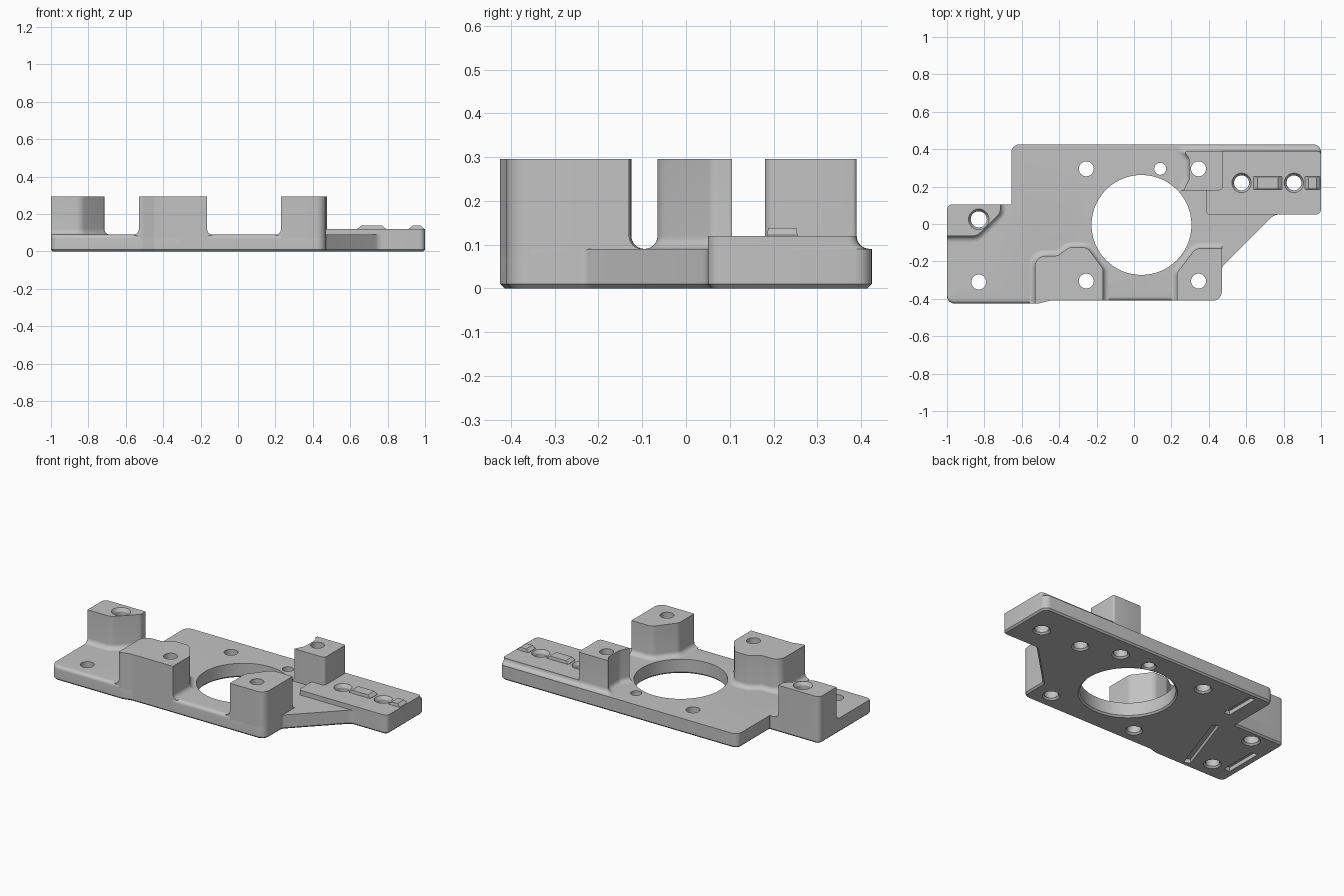
import bpy, bmesh, math
from mathutils import Vector

if "Cube" in bpy.data.objects:
    bpy.data.objects.remove(bpy.data.objects["Cube"])

grey = bpy.data.materials.new("machined_grey")
grey.use_nodes = True
grey.diffuse_color = (0.54, 0.54, 0.54, 1)
grey.node_tree.nodes["Principled BSDF"].inputs["Base Color"].default_value = (0.54, 0.54, 0.54, 1)

STEPS = 6      # segments per rounded corner
TOP = 0.295    # post height
DECK = 0.09    # plate thickness


def outline(corners, free, every):
    """Counter-clockwise corners (x, y, radius, next edge is free), offset then rounded."""
    n = len(corners)
    pts = [Vector(c[:2]) for c in corners]
    off = [every + free * c[3] for c in corners]
    dirs = [(pts[(i + 1) % n] - pts[i]).normalized() for i in range(n)]
    nors = [Vector((d.y, -d.x)) for d in dirs]
    moved, turns = [], []
    for i in range(n):
        cross = dirs[i - 1].cross(dirs[i])
        a, b = pts[i] + nors[i - 1] * off[i - 1], pts[i] + nors[i] * off[i]
        moved.append(a + dirs[i - 1] * ((b - a).cross(dirs[i]) / cross))
        turns.append(cross)
    ring = []
    for i in range(n):
        radius = corners[i][2]
        if radius == 0:
            ring.append(moved[i])
            continue
        grow = (off[i] + off[i - 1]) / 2
        radius = max(0.004, radius + math.copysign(grow, grow * turns[i]))
        half = math.acos(max(-1, min(1, dirs[i - 1].dot(dirs[i])))) / 2
        room = min((moved[i] - moved[i - 1]).length, (moved[(i + 1) % n] - moved[i]).length)
        cut = min(radius * math.tan(half), room * 0.48)
        radius = cut / math.tan(half)
        side = math.copysign(1, turns[i])
        start = moved[i] - dirs[i - 1] * cut
        centre = start - nors[i - 1] * radius * side
        for k in range(STEPS + 1):
            angle = 2 * half * k / STEPS
            ring.append(centre + radius * side * nors[i - 1] * math.cos(angle)
                        + radius * dirs[i - 1] * math.sin(angle))
    return ring


def skin(bm, rings):
    """Close a stack of (height, points) rings into a solid."""
    rows = [[bm.verts.new((p[0], p[1], z)) for p in ring] for z, ring in rings]
    n = len(rows[0])
    for low, high in zip(rows, rows[1:]):
        for i in range(n):
            j = (i + 1) % n
            bm.faces.new((low[i], low[j], high[j], high[i]))
    bm.faces.new(rows[0][::-1])
    bm.faces.new(rows[-1])


def finish(name, bm):
    mesh = bpy.data.meshes.new(name)
    bm.to_mesh(mesh)
    bm.free()
    mesh.materials.append(grey)
    obj = bpy.data.objects.new(name, mesh)
    bpy.context.collection.objects.link(obj)
    return obj


def loft(name, corners, layers):
    bm = bmesh.new()
    skin(bm, [(z, outline(corners, free, every)) for z, free, every in layers])
    return finish(name, bm)


def fillet(radius, top):
    """Concave foot that blends free edges into the deck."""
    layers = [(0.03, 0, 0), (0.08, 0, 0), (DECK - 0.002, radius, 0)]
    for k in range(STEPS + 1):
        a = math.pi / 2 * k / STEPS
        layers.append((DECK + radius * (1 - math.cos(a)), radius * (1 - math.sin(a)), 0))
    return layers + [(top, 0, 0)]


# Base plate: chamfered underneath, rounded along the front top edge
plate = [(-1, -0.425, 0.04, 1), (-0.51, -0.425, 0.04, 1), (-0.45, -0.41, 0.04, 1),
         (0.47, -0.41, 0.05, 0), (0.47, -0.23, 0.03, 0), (0.75, 0.05, 0.05, 0),
         (1, 0.05, 0.03, 0), (1, 0.425, 0.04, 0), (-0.655, 0.425, 0.04, 0),
         (-0.655, 0.105, 0.004, 0), (-1, 0.105, 0.03, 0)]
rim = [(DECK - 0.02 * (1 - math.sin(a)), -0.02 * (1 - math.cos(a)), 0)
       for a in (math.pi / 2 * k / STEPS for k in range(STEPS + 1))]
parts = [loft("base_plate", plate, [(0, 0, -0.01), (0.01, 0, 0)] + rim)]

# Raised posts
posts = {
    "right_post": [(-1, 0.105, 0.03, 0), (-1, -0.065, 0, 1), (-0.84, -0.065, 0.06, 1),
                   (-0.715, 0.06, 0.03, 1), (-0.715, 0.105, 0, 0)],
    "front_right_post": [(-0.53, -0.425, 0, 0), (-0.51, -0.425, 0.04, 0), (-0.45, -0.41, 0.04, 0),
                         (-0.165, -0.41, 0, 1), (-0.165, -0.24, 0.04, 1), (-0.25, -0.125, 0.05, 1),
                         (-0.345, -0.125, 0.04, 1), (-0.41, -0.17, 0.03, 1), (-0.53, -0.17, 0.06, 1)],
    "front_left_post": [(0.23, -0.41, 0, 0), (0.47, -0.41, 0.05, 0), (0.47, -0.13, 0, 1),
                        (0.33, -0.13, 0.05, 1), (0.23, -0.26, 0.05, 1)],
    "back_left_post": [(0.265, 0.18, 0, 0), (0.475, 0.18, 0.02, 0), (0.475, 0.39, 0.01, 1),
                       (0.265, 0.39, 0.01, 1), (0.295, 0.35, 0.04, 1), (0.295, 0.24, 0.04, 1)],
}
for name, corners in posts.items():
    parts.append(loft(name, corners, fillet(0.03, TOP)))

# Raised side pad with two small keys
pad = [(0.385, 0.05, 0.02, 0), (1, 0.05, 0.03, 0), (1, 0.39, 0.02, 1), (0.385, 0.39, 0, 0)]
parts.append(loft("side_pad", pad, fillet(0.028, 0.12)))
for name, x0, x1 in (("inner_key", 0.64, 0.79), ("outer_key", 0.915, 0.995)):
    key = [(x0, 0.185, 0, 0), (x1, 0.185, 0, 1), (x1, 0.255, 0, 0), (x0, 0.255, 0, 1)]
    parts.append(loft(name, key, [(0.11, 0, 0), (0.122, 0, 0), (0.138, -0.016, -0.003)]))

# Cutters: bores with chamfered mouths and grooves underneath
cutters = []


def add_cutter(rings):
    bm = bmesh.new()
    skin(bm, rings)
    cutters.append(finish("cutter", bm))
    cutters[-1].hide_render = True


def bore(x, y, r, seat=None, segments=32):
    profile = [(-0.01, r + 0.01), (0, r + 0.01), (0.01, r)]
    if seat:
        profile += [(seat - 0.02, r), (seat, r + 0.012), (0.4, r + 0.012)]
    else:
        profile.append((0.4, r))
    turn = [math.tau * k / segments for k in range(segments)]
    add_cutter([(z, [(x + q * math.cos(a), y + q * math.sin(a)) for a in turn]) for z, q in profile])


bore(0.04, -0.005, 0.267, segments=96)
for x, y in ((-0.255, 0.295), (0.345, 0.295), (-0.255, -0.305), (0.345, -0.305), (-0.83, -0.31)):
    bore(x, y, 0.04)
bore(0.14, 0.295, 0.032)
bore(-0.83, 0.025, 0.043, TOP)
for x in (0.575, 0.855):
    bore(x, 0.22, 0.04, 0.12)

for x, y, length, angle in ((-0.53, 0.28, 0.22, 90), (-0.64, -0.18, 0.44, 71), (-0.935, -0.19, 0.24, 90)):
    along = Vector((math.cos(math.radians(angle)), math.sin(math.radians(angle)))) * length / 2
    across = Vector((-along.y, along.x)).normalized() * 0.02
    c = Vector((x, y))
    ring = [c - along - across, c + along - across, c + along + across, c - along + across]
    add_cutter([(-0.02, ring), (0.025, ring)])


def bounds(obj):
    xs, ys = zip(*((v.co.x, v.co.y) for v in obj.data.vertices))
    return min(xs), max(xs), min(ys), max(ys)


# Cut each part only with the tools that reach it
for obj in parts:
    bpy.context.view_layer.objects.active = obj
    for tool in cutters:
        a, b = bounds(obj), bounds(tool)
        if a[0] < b[1] and b[0] < a[1] and a[2] < b[3] and b[2] < a[3]:
            cut = obj.modifiers.new("bore", 'BOOLEAN')
            cut.operation, cut.solver, cut.object = 'DIFFERENCE', 'EXACT', tool
            bpy.ops.object.modifier_apply(modifier=cut.name)
for tool in cutters:
    bpy.data.objects.remove(tool)

for obj in bpy.context.view_layer.objects:
    obj.select_set(obj in parts)
bpy.ops.object.shade_smooth_by_angle(angle=math.radians(30))
